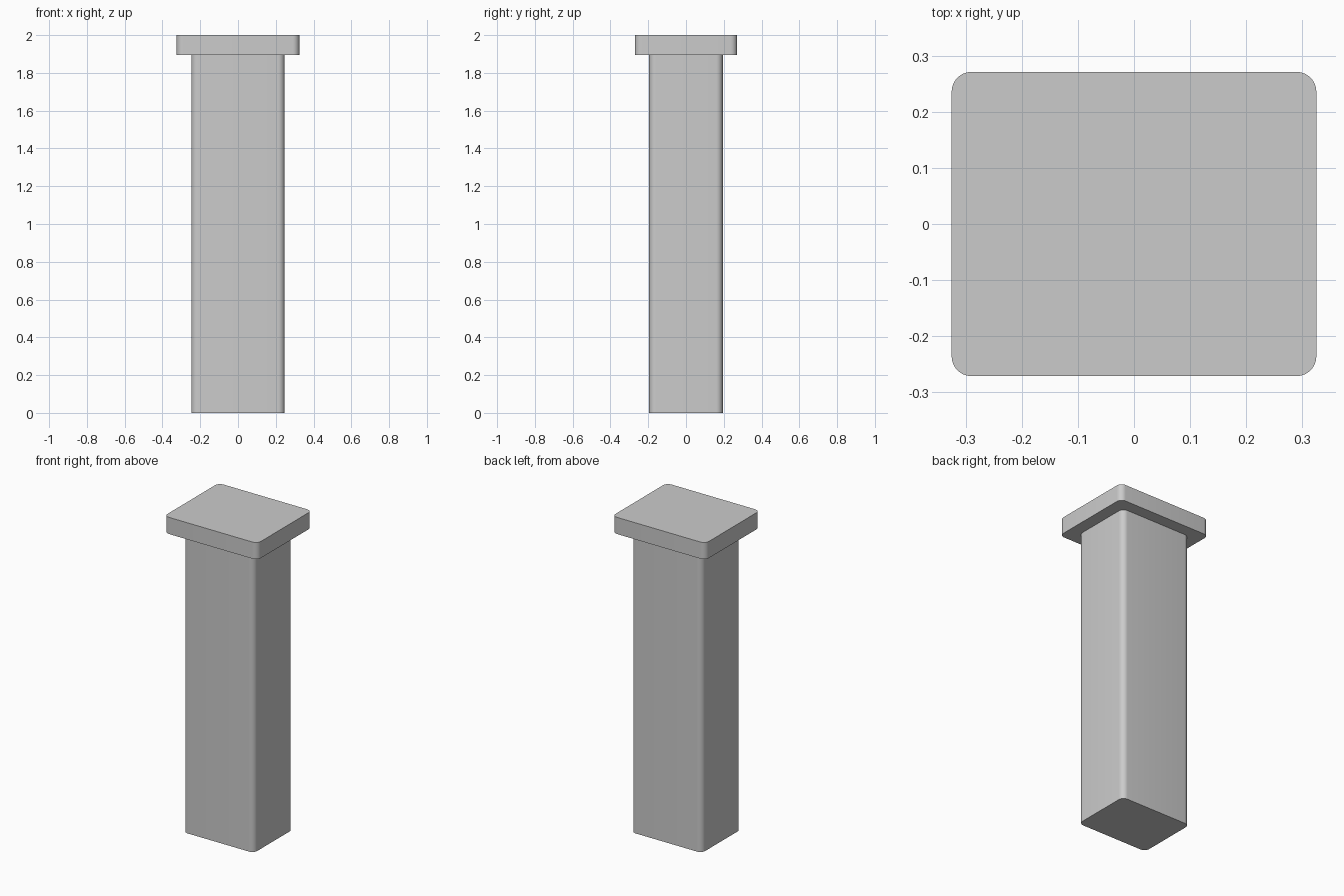
import bpy
import bmesh
from math import cos, sin, pi

cube = bpy.data.objects.get("Cube")
if cube:
    bpy.data.objects.remove(cube, do_unlink=True)

# One plain grey for the whole post
GREY = (0.6, 0.6, 0.6, 1)
grey = bpy.data.materials.new("light grey")
grey.use_nodes = True
grey.diffuse_color = GREY
grey.node_tree.nodes["Principled BSDF"].inputs["Base Color"].default_value = GREY


def rounded_block(name, half_x, half_y, bottom, top, radius, steps=8):
    """Rounded rectangle outline extruded straight up."""
    bm = bmesh.new()
    outline = []
    for quarter, (sx, sy) in enumerate([(1, 1), (-1, 1), (-1, -1), (1, -1)]):
        for i in range(steps + 1):
            a = (quarter + i / steps) * pi / 2
            x = sx * (half_x - radius) + radius * cos(a)
            y = sy * (half_y - radius) + radius * sin(a)
            outline.append(bm.verts.new((x, y, bottom)))
    base = bm.faces.new(outline)
    result = bmesh.ops.extrude_face_region(bm, geom=[base], use_keep_orig=True)
    raised = [g for g in result["geom"] if isinstance(g, bmesh.types.BMVert)]
    bmesh.ops.translate(bm, verts=raised, vec=(0, 0, top - bottom))
    bmesh.ops.recalc_face_normals(bm, faces=bm.faces)
    mesh = bpy.data.meshes.new(name)
    bm.to_mesh(mesh)
    bm.free()
    mesh.materials.append(grey)
    obj = bpy.data.objects.new(name, mesh)
    bpy.context.collection.objects.link(obj)
    bpy.ops.object.select_all(action="DESELECT")
    obj.select_set(True)
    bpy.context.view_layer.objects.active = obj
    bpy.ops.object.shade_smooth_by_angle()
    return obj


# Tall shaft and the wider slab resting on it
CAP_BOTTOM = 1.895
rounded_block("shaft", 0.247, 0.195, 0, CAP_BOTTOM, 0.035)
rounded_block("cap", 0.325, 0.271, CAP_BOTTOM, 2, 0.035)
